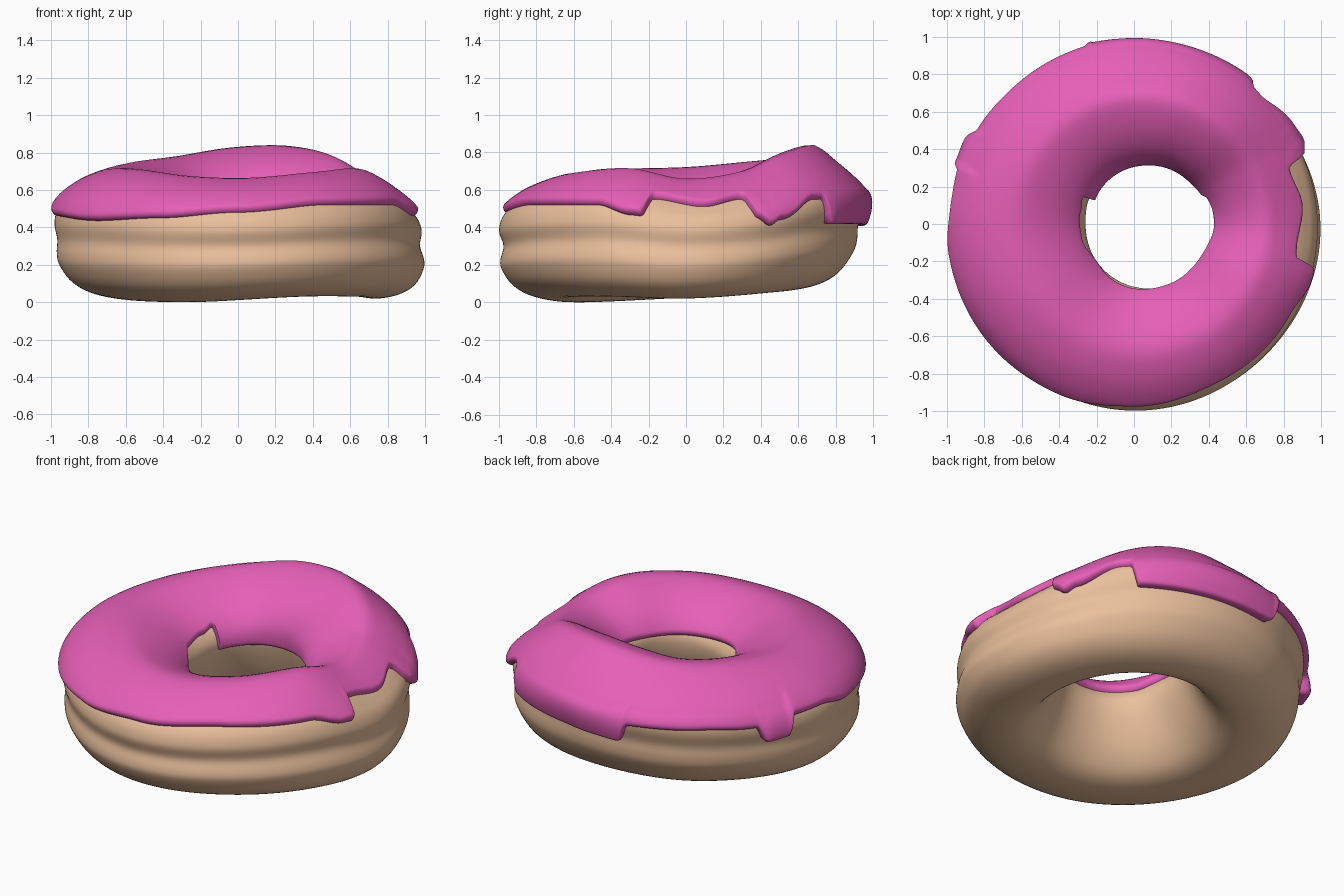
import bpy
from math import radians, cos, sin, sqrt, hypot, pi

if "Cube" in bpy.data.objects:
    bpy.data.objects.remove(bpy.data.objects["Cube"])


def around(table, deg, step=False):
    """Periodic lookup by angle: flowing cubic, or eased steps for drip edges."""
    deg %= 360
    n = len(table)
    pts = [(table[i % n][0] + 360 * (i // n), table[i % n][1]) for i in range(-2, n + 2)]
    for i in range(1, len(pts) - 2):
        (z, o), (a, p), (b, q), (c, r) = pts[i - 1:i + 3]
        if a <= deg <= b:
            f, w = (deg - a) / (b - a), b - a
            ease = f * f * (3 - 2 * f)
            if step:
                return p + (q - p) * ease
            m0, m1 = (q - o) / (b - z) * w, (r - p) / (c - a) * w
            # Cubic with the tangents of the neighbouring values
            return p + (q - p) * ease + m0 * f * (1 - f) ** 2 - m1 * f * f * (1 - f)


# Ring shape by angle (0 = right, 90 = back)
OUTER = [(0, .995), (45, .965), (90, .945), (135, .945), (155, .955), (180, .985), (225, .985), (270, 1.005), (315, 1.0)]
INNER = [(0, .43), (45, .40), (90, .342), (135, .293), (180, .262), (225, .285), (270, .338), (315, .405)]
CREST = [(0, .66), (25, .70), (45, .785), (60, .825), (75, .84), (95, .825), (120, .78), (150, .75),
         (180, .722), (215, .71), (250, .672), (275, .665), (305, .695), (335, .715)]
BASE = [(0, .02), (45, .055), (90, .08), (135, .06), (180, .025), (245, .0), (300, .03), (330, .03)]
LEAN = [(0, -.07), (45, .05), (90, .14), (135, .09), (180, .03), (270, .0), (315, -.03)]
GROOVE = [(0, 1.0), (70, .8), (120, .6), (180, .4), (230, .7), (270, 1.1)]
SLUMP = [(0, .04), (50, .06), (90, .105), (130, .06), (180, .01), (230, .005), (270, .015), (315, .015)]

# Lower edge height of the icing, outside and inside, by angle
EDGE_OUT = [(6, .51), (20, .55), (23, .45), (27, .41), (31, .44), (46, .55), (49, .55), (51.5, .42),
            (75, .42), (102, .41), (105, .51), (130, .50), (149, .48), (152, .40), (160, .40),
            (163, .50), (175, .50), (190, .46), (220, .435), (245, .45), (270, .48), (300, .52),
            (330, .52), (343, .465), (346, .46), (348.5, .55)]
EDGE_IN = [(0, .46), (20, .47), (24, .44), (90, .45), (148, .44), (152, .56), (165, .54), (195, .52),
           (230, .47), (290, .46)]
# Extra icing thickness where the drips hang
DRIP = [(20, 0), (27, .012), (45, 0), (50, 0), (53, .012), (80, .005), (92, .012), (103, .02), (106, 0),
        (149, 0), (153, .03), (160, .02), (172, .005), (190, 0), (335, 0), (345, .01), (349, 0)]

# Dough cross-section: across (0 inner, 1 outer), up (0 base, 1 top)
PROFILE = [(.50, .0), (.72, .036), (.875, .125), (.965, .26), (.983, .36), (.975, .47), (.99, .60),
           (.96, .73), (.87, .845), (.71, .95), (.51, 1.0), (.30, .94), (.12, .83), (.015, .70),
           (.0, .57), (.06, .38), (.17, .18), (.31, .045)]
N, TOP = len(PROFILE), 10


def make_section(deg):
    """Return a function giving (radius, z) of the dough at profile position v."""
    ro, ri = around(OUTER, deg), around(INNER, deg)
    z0, z1 = around(BASE, deg), around(CREST, deg) - .035
    lean, groove, slump = around(LEAN, deg), around(GROOVE, deg), around(SLUMP, deg)

    def section(v):
        i = int(v // 1)
        f = v - i
        p = [PROFILE[(i + k) % N] for k in (-1, 0, 1, 2)]
        s, t = (.5 * (2 * b + (c - a) * f + (2 * a - 5 * b + 4 * c - d) * f * f
                      + (3 * b - a - 3 * c + d) * f ** 3) for a, b, c, d in zip(*p))
        dip = max(0, 1 - abs(t - .46) / .16) if s > .6 else 0
        sag = max(0, 1 - ((s - .82) / .3) ** 2) * min(1, max(0, (t - .6) / .2))
        s -= .03 * (groove - .4) * dip * dip * (3 - 2 * dip)
        r = ri + (ro - ri) * s + lean * (t - .5) * max(s, 0)
        return r, z0 + (z1 - z0) * (t - slump * sag)
    return section


def find(section, low, high, z):
    """Profile position where the section reaches height z."""
    for _ in range(24):
        mid = (low + high) / 2
        if section(mid)[1] < z:
            low = mid
        else:
            high = mid
    return (low + high) / 2


def ring_mesh(name, columns, closed, color):
    """Skin a ring of cross-sections into one smooth mesh."""
    nu, nv = len(columns), len(columns[0][1])
    verts = [(r * cos(radians(a)), r * sin(radians(a)), z) for a, pts in columns for r, z in pts]
    faces = []
    for i in range(nu):
        j = (i + 1) % nu
        for k in range(nv if closed else nv - 1):
            m = (k + 1) % nv
            faces.append((i * nv + k, j * nv + k, j * nv + m, i * nv + m))
    mesh = bpy.data.meshes.new(name)
    mesh.from_pydata(verts, [], faces)
    mesh.polygons.foreach_set("use_smooth", [True] * len(faces))
    mat = bpy.data.materials.new(name + "_material")
    mat.diffuse_color = color
    mat.use_nodes = True
    mat.node_tree.nodes["Principled BSDF"].inputs["Base Color"].default_value = mat.diffuse_color
    mesh.materials.append(mat)
    obj = bpy.data.objects.new(name, mesh)
    bpy.context.collection.objects.link(obj)
    return obj


STEPS, M, THICK = 400, 24, .037
dough_cols, icing_cols = [], []
for n in range(STEPS):
    a = 360 * n / STEPS
    sec = make_section(a)
    dough_cols.append((a, [sec(k * N / 90) for k in range(90)]))
    # Icing: follow the dough between its two lower edges, pushed outward
    va = find(sec, 3, TOP, around(EDGE_OUT, a, True))
    vb = find(sec, 15.5, TOP, around(EDGE_IN, a, True))
    drip = around(DRIP, a, True)
    # Dense samples at both edges, fixed ones over the crest
    va_end, vb_end = max(9.2, va + .2), min(11.6, vb - .2)
    vs = ([va + (va_end - va) * (k / M) ** 1.7 for k in range(M)]
          + [va_end + (vb_end - va_end) * k / 12 for k in range(12)]
          + [vb - (vb - vb_end) * (1 - k / M) ** 1.7 for k in range(M + 1)])
    base = [sec(v) for v in vs]
    dist = [0]
    for p, q in zip(base, base[1:]):
        dist.append(dist[-1] + hypot(q[0] - p[0], q[1] - p[1]))
    pts = []
    for v, (r, z), d in zip(vs, base, dist):
        (r1, z1), (r2, z2) = sec(v - .15), sec(v + .15)
        length = hypot(r2 - r1, z2 - z1)
        nr, nz = (z2 - z1) / length, -(r2 - r1) / length
        e = min(1, min(d, dist[-1] - d) / .03)
        thick = THICK + drip * max(0, 1 - (d / .18) ** 2) ** 2
        h = thick * sqrt(max(0, 1 - (1 - e) ** 2)) - .002
        pts.append((r + nr * h, z + nz * h))
    icing_cols.append((a, pts))

ring_mesh("dough", dough_cols, True, (.82, .525, .335, 1))
ring_mesh("icing", icing_cols, False, (.79, .115, .475, 1))
